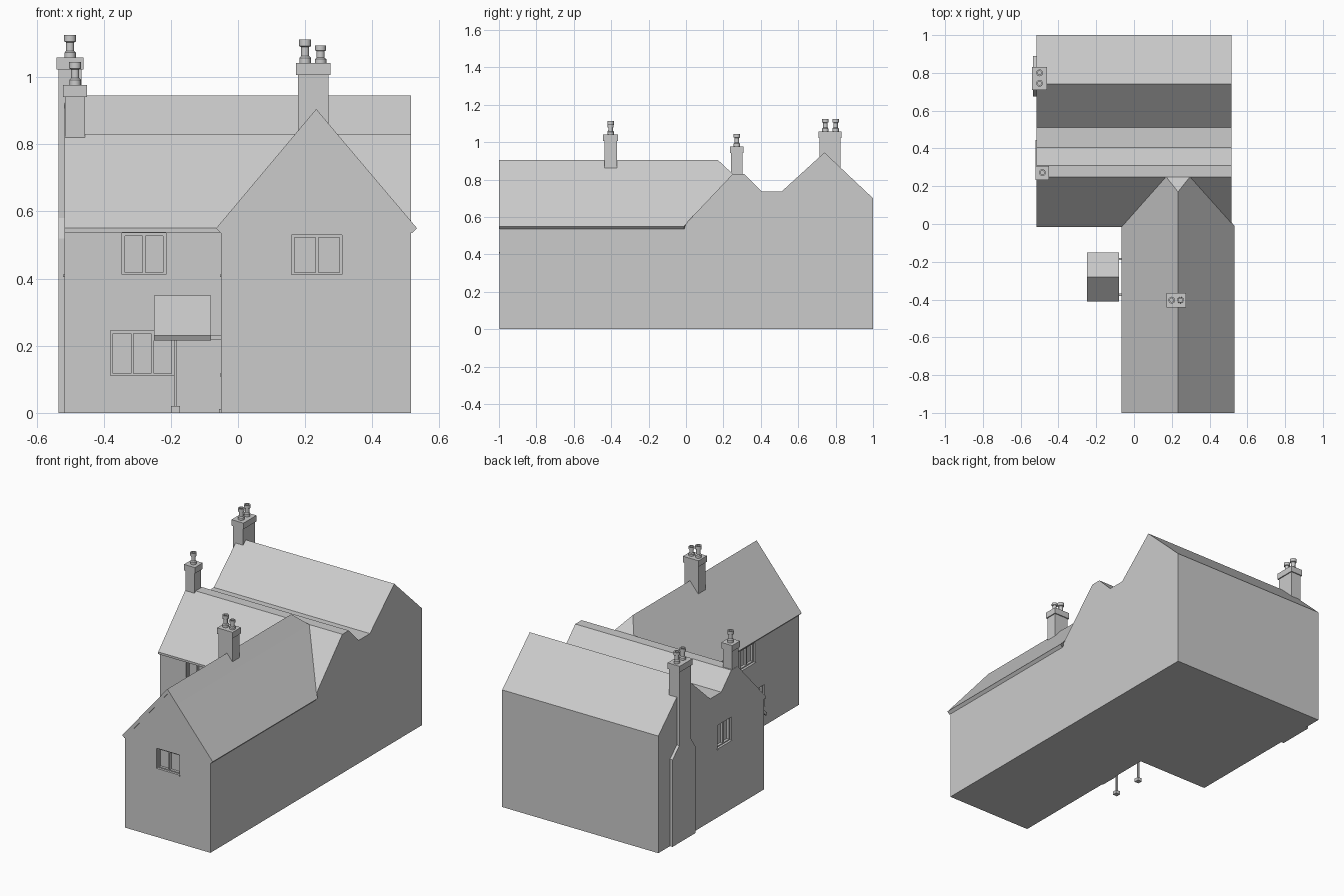
import bpy, bmesh, math

if "Cube" in bpy.data.objects:
    bpy.data.objects.remove(bpy.data.objects["Cube"])


def mesh(name, verts, faces):
    me = bpy.data.meshes.new(name)
    bm = bmesh.new()
    vs = [bm.verts.new(v) for v in verts]
    for f in faces:
        bm.faces.new([vs[i] for i in f])
    bmesh.ops.recalc_face_normals(bm, faces=bm.faces)
    bm.to_mesh(me)
    bm.free()
    ob = bpy.data.objects.new(name, me)
    bpy.context.collection.objects.link(ob)
    return ob


def prism(name, pts, axis, a, b):
    """Extrude a closed 2D outline along x or y from a to b."""
    n = len(pts)
    at = (lambda p, d: (d, p[0], p[1])) if axis == 'x' else (lambda p, d: (p[0], d, p[1]))
    verts = [at(p, a) for p in pts] + [at(p, b) for p in pts]
    faces = [range(n), range(n, 2 * n)]
    faces += [(i, (i + 1) % n, n + (i + 1) % n, n + i) for i in range(n)]
    return mesh(name, verts, faces)


def box(name, x0, x1, y0, y1, z0, z1):
    return prism(name, [(x0, z0), (x1, z0), (x1, z1), (x0, z1)], 'y', y0, y1)


def wall_box(name, axis, u0, u1, d0, d1, z0, z1):
    """Box on a wall: u runs along the wall, d is depth along its normal axis."""
    if axis == 'y':
        return box(name, u0, u1, d0, d1, z0, z1)
    return box(name, d0, d1, u0, u1, z0, z1)


def cut(target, cutter):
    m = target.modifiers.new("opening", 'BOOLEAN')
    m.operation, m.solver, m.object = 'DIFFERENCE', 'EXACT', cutter
    bpy.context.view_layer.objects.active = target
    bpy.ops.object.modifier_apply(modifier=m.name)
    bpy.data.objects.remove(cutter)


def window(name, wall, axis, u0, u1, plane, z0, z1, panes):
    cut(wall, wall_box("cutter", axis, u0, u1, plane - 0.1, plane + 0.025, z0, z1))
    t, d0, d1 = 0.008, plane + 0.010, plane + 0.026
    # frame rails, mullions and sill
    for z in (z0, z1 - t):
        wall_box(name + "_rail", axis, u0, u1, d0, d1, z, z + t)
    for i in range(panes + 1):
        u = u0 + (u1 - u0 - t) * i / panes
        wall_box(name + "_mullion", axis, u, u + t, d0, d1, z0, z1)
    wall_box(name + "_sill", axis, u0 - 0.004, u1 + 0.004, plane - 0.004, plane + 0.02, z0 - 0.006, z0 + 0.002)


def pot(name, x, y, z, h, collar=0.018):
    """Lathed chimney pot: foot, shaft and collar."""
    prof = [(0.017, -0.005), (0.017, 0.22 * h), (0.012, 0.3 * h), (0.012, 0.68 * h),
            (collar, 0.72 * h), (collar, h), (0.010, h), (0.010, 0.8 * h)]
    n = 16
    verts = [(x + r * math.cos(2 * math.pi * i / n), y + r * math.sin(2 * math.pi * i / n), z + k)
             for r, k in prof for i in range(n)]
    faces = [(j * n + i, j * n + (i + 1) % n, (j + 1) * n + (i + 1) % n, (j + 1) * n + i)
             for j in range(len(prof) - 1) for i in range(n)]
    faces += [range(n), range((len(prof) - 1) * n, len(prof) * n)]
    ob = mesh(name, verts, faces)
    bpy.context.view_layer.objects.active = ob
    ob.select_set(True)
    bpy.ops.object.shade_smooth_by_angle(angle=math.radians(35))
    ob.select_set(False)


def chimney(name, x0, x1, y0, y1, z0, z1, pots):
    o = 0.006
    box(name + "_stack", x0, x1, y0, y1, z0, z1 - 0.03)
    box(name + "_cap", x0 - o, x1 + o, y0 - o, y1 + o, z1 - 0.036, z1)
    for x, y, h, c in pots:
        pot(name + "_pot", x, y, z1, h, c)


# Main house: double-ridged profile with small front eaves
main = prism("main_house", [(0, 0), (0, 0.54), (-0.015, 0.537), (-0.015, 0.55), (0.25, 0.83), (0.31, 0.83),
                            (0.405, 0.735), (0.51, 0.735), (0.74, 0.945), (1, 0.70), (1, 0)], 'x', -0.517, 0.515)

# Front wing walls
wing = prism("wing_walls", [(-0.05, 0), (0.515, 0), (0.515, 0.54), (0.233, 0.882), (-0.05, 0.54)], 'y', -0.996, 0.02)

# Wing roof: chevron section with a small hipped back end
section = [(-0.065, 0.55, -0.01), (0.170, 0.83, 0.25), (0.233, 0.905, 0.17), (0.296, 0.83, 0.25),
           (0.533, 0.55, -0.01), (0.518, 0.535, -0.01), (0.233, 0.875, 0.17), (-0.050, 0.535, -0.01)]
verts = [(x, -1.0, z) for x, z, y in section] + [(x, y, z) for x, z, y in section]
faces = [(i, (i + 1) % 8, 8 + (i + 1) % 8, 8 + i) for i in range(8)]
faces += [(0, 1, 2, 6, 7), (2, 3, 4, 5, 6), (9, 10, 11), (8, 9, 11, 12, 13, 14, 15)]
# split the outer slopes at the bend so the ridge line stays straight
faces[0:4] = [(0, 1, 9, 8), (1, 2, 10, 9), (2, 3, 11, 10), (3, 4, 12, 11)]
mesh("wing_roof", verts, faces)

# Windows and door
window("main_upper_window", main, 'y', -0.345, -0.215, 0, 0.41, 0.535, 2)
window("main_lower_window", main, 'y', -0.38, -0.19, 0, 0.11, 0.245, 3)
window("side_window", main, 'x', 0.31, 0.44, -0.517, 0.41, 0.55, 2)
window("gable_window", wing, 'y', 0.16, 0.31, -0.996, 0.41, 0.53, 2)
window("wing_upper_window", wing, 'x', -0.58, -0.45, -0.05, 0.41, 0.53, 2)
window("wing_lower_window", wing, 'x', -0.67, -0.48, -0.05, 0.115, 0.245, 3)
cut(wing, box("cutter", -0.2, -0.025, -0.335, -0.225, 0.01, 0.21))
box("door", -0.035, -0.02, -0.327, -0.233, 0.01, 0.205)
box("door_step", -0.056, -0.03, -0.34, -0.22, 0, 0.012)

# Chimneys
breast = [(0.675, 0), (0.89, 0), (0.89, 0.52), (0.825, 0.58), (0.825, 0.75), (0.715, 0.75), (0.715, 0.58), (0.675, 0.52)]
prism("chimney_breast", breast, 'x', -0.534, -0.50)
chimney("rear_chimney", -0.534, -0.466, 0.715, 0.825, 0.70, 1.058,
        [(-0.5, 0.745, 0.067, 0.018), (-0.5, 0.80, 0.067, 0.018)])
chimney("middle_chimney", -0.515, -0.455, 0.24, 0.302, 0.81, 0.977, [(-0.485, 0.272, 0.068, 0.018)])
chimney("wing_chimney", 0.178, 0.269, -0.437, -0.37, 0.80, 1.042,
        [(0.20, -0.403, 0.07, 0.018), (0.246, -0.403, 0.052, 0.016)])

# Porch: gabled canopy on two posts beside the wing
canopy = [(-0.41, 0.23), (-0.28, 0.35), (-0.15, 0.23), (-0.158, 0.215), (-0.28, 0.328), (-0.402, 0.215)]
prism("porch_roof", canopy, 'x', -0.25, -0.08)
for y in (-0.375, -0.185):
    box("porch_post", -0.191, -0.181, y - 0.005, y + 0.005, 0, 0.242)
    box("porch_post_foot", -0.2, -0.172, y - 0.014, y + 0.014, 0, 0.02)
    box("porch_beam", -0.245, -0.05, y - 0.006, y + 0.006, 0.218, 0.232)
